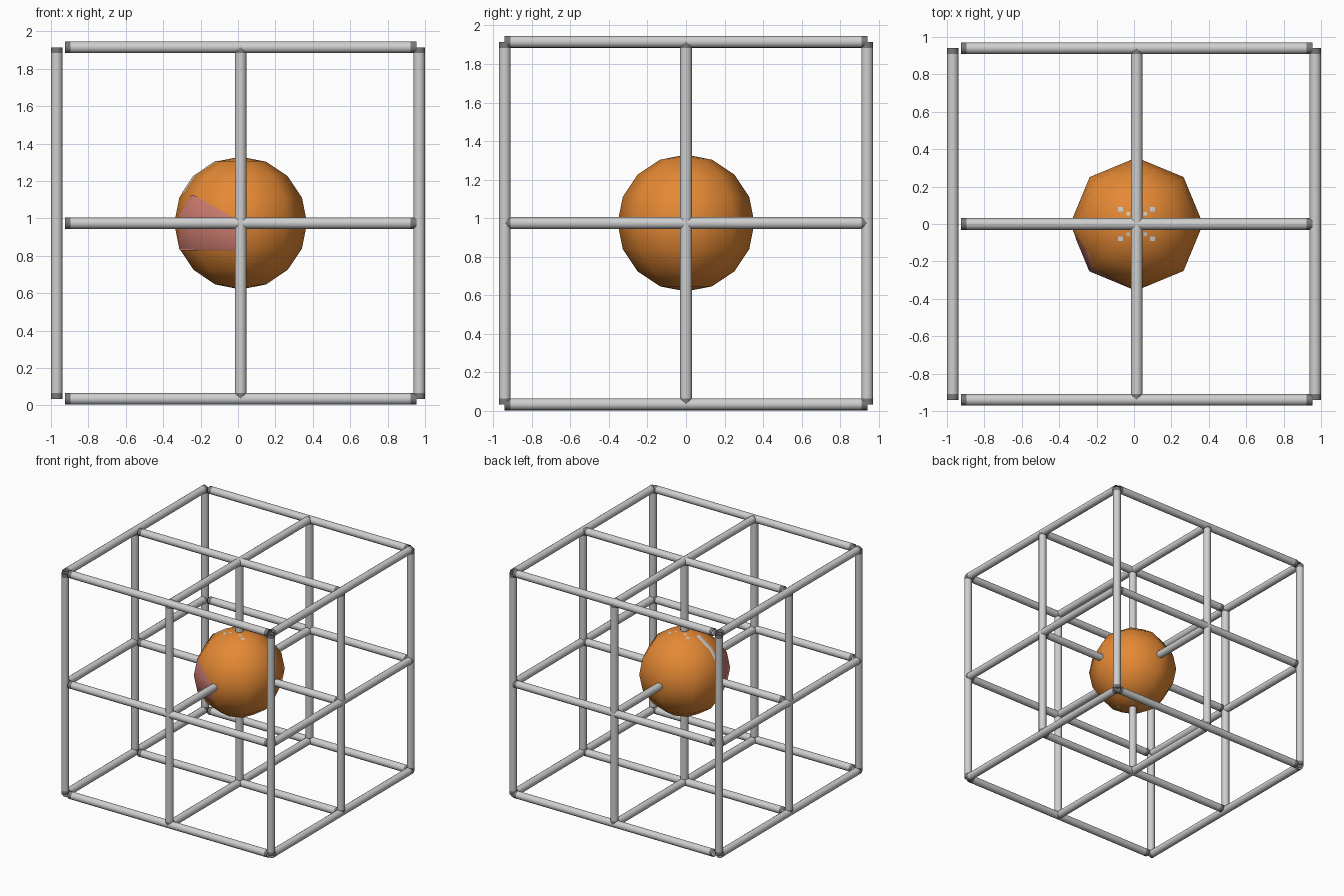
import bpy, bmesh, math
from mathutils import Vector, Matrix

if "Cube" in bpy.data.objects:
    bpy.data.objects.remove(bpy.data.objects["Cube"])


def material(name, rgb):
    m = bpy.data.materials.new(name)
    m.diffuse_color = (*rgb, 1)
    m.use_nodes = True
    m.node_tree.nodes["Principled BSDF"].inputs["Base Color"].default_value = m.diffuse_color
    return m


GREY = material("light grey", (0.62, 0.62, 0.62))
DARK = material("dark grey", (0.19, 0.19, 0.19))
ORANGE = material("orange", (0.78, 0.25, 0.035))
PINK = material("dusty pink", (0.64, 0.21, 0.17))

R = 0.031                                 # rod radius
C = Vector((0.014, 0.0, 0.975))           # lattice centre
H = 0.94                                  # half the lattice size
BALL_R = 0.355


def finish(name, bm, mats):
    me = bpy.data.meshes.new(name)
    bm.to_mesh(me)
    bm.free()
    for m in mats:
        me.materials.append(m)
    for p in me.polygons:
        p.use_smooth = True
    ob = bpy.data.objects.new(name, me)
    bpy.context.collection.objects.link(ob)
    return ob


def rod(name, centre, axis, sides=16):
    """Open tube along an axis with darker end bands."""
    bm = bmesh.new()
    rings = []
    for t in (-H, -H + R, H - R, H):
        ring = []
        for i in range(sides):
            a = 2 * math.pi * i / sides
            p = [0, 0, 0]
            p[axis] = t
            p[(axis + 1) % 3] = R * math.cos(a)
            p[(axis + 2) % 3] = R * math.sin(a)
            ring.append(bm.verts.new(Vector(p) + centre))
        rings.append(ring)
    for k in range(3):
        for i in range(sides):
            j = (i + 1) % sides
            f = bm.faces.new((rings[k][i], rings[k][j], rings[k + 1][j], rings[k + 1][i]))
            f.material_index = 0 if k == 1 else 1
    finish(name, bm, (GREY, DARK))


# Lattice of rods: three by three in each direction
xs = (-0.969, C.x, 0.969)
ys = (-H, 0, H)
zs = (C.z - H, C.z, C.z + H)
for i in range(3):
    for j in range(3):
        rod(f"rod_across_{i}{j}", Vector((C.x, ys[i], zs[j])), 0)
        rod(f"rod_deep_{i}{j}", Vector((xs[i], 0, zs[j])), 1)
        rod(f"rod_upright_{i}{j}", Vector((xs[i], ys[j], C.z)), 2)


def ball_mesh():
    bm = bmesh.new()
    bmesh.ops.create_uvsphere(bm, u_segments=8, v_segments=8, radius=BALL_R)
    return bm


def patch(name, planes, mat, grow=1.008):
    """Thin painted patch: a ball copy trimmed by (point, outward normal) planes."""
    bm = ball_mesh()
    for co, no in planes:
        bmesh.ops.bisect_plane(bm, geom=bm.verts[:] + bm.edges[:] + bm.faces[:],
                               plane_co=co, plane_no=no, clear_outer=True)
    bm.transform(Matrix.Translation(C) @ Matrix.Scale(grow, 4))
    return finish(name, bm, (mat,))


# Central ball
bm = ball_mesh()
bm.transform(Matrix.Translation(C))
finish("ball", bm, (ORANGE,))

# Pink patch on the front left of the ball
patch("pink_patch", [
    ((0, 0, -0.145), (0, 0, -1)),
    ((0, 0, 0.15), (0, 0, 1)),
    ((0, 0, 0), (0, 1, 0)),
    ((-0.01, 0, 0), (1, 0, 0)),
    ((-0.325, 0, 0), (-1, 0, 0)),
    ((-0.25, 0, 0.15), (0.5, 0, 0.87)),
    ((-0.32, 0, 0.05), (-0.87, 0, 0.5)),
], PINK)

# Grey streak down the left of the ball
patch("grey_streak", [
    ((-0.12, 0, 0), (1, 0, 0)),
    ((0, 0.016, 0), (0, 1, 0)),
    ((0, -0.022, 0), (0, -1, 0)),
    ((0, 0, 0.16), (0, 0, -1)),
], GREY)

# Small grey flecks around both poles
for sz in (1, -1):
    for sx in (1, -1):
        for sy in (1, -1):
            for n, (px, py, w) in enumerate(((0.085, 0.078, 0.013), (0.045, 0.055, 0.009))):
                x, y = sx * px, sy * py
                patch("grey_fleck", [
                    ((x + w, 0, 0), (1, 0, 0)), ((x - w, 0, 0), (-1, 0, 0)),
                    ((0, y + w, 0), (0, 1, 0)), ((0, y - w, 0), (0, -1, 0)),
                    ((0, 0, 0), (0, 0, -sz)),
                ], GREY)
